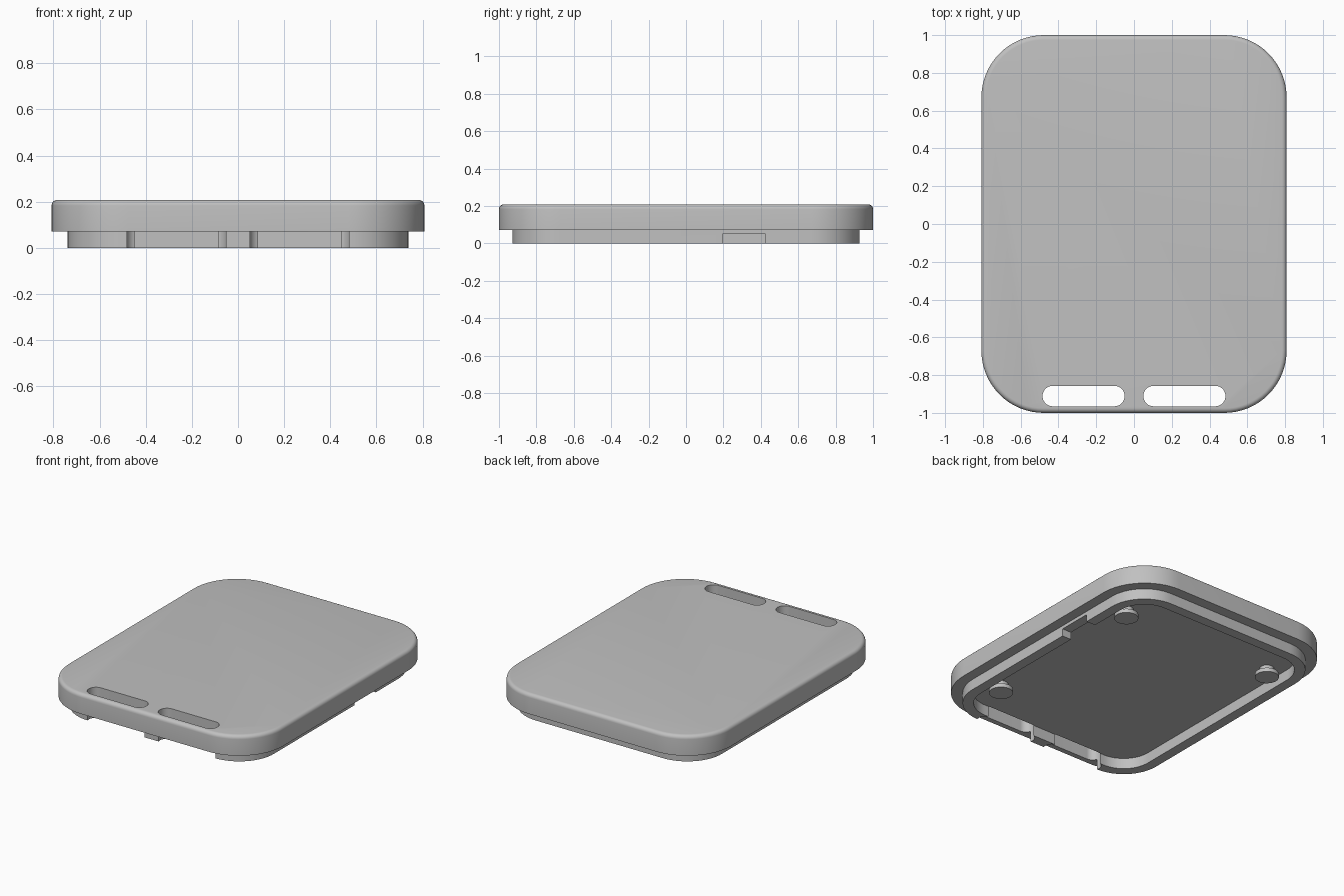
import bpy, bmesh, math

cube = bpy.data.objects.get("Cube")
if cube:
    bpy.data.objects.remove(cube, do_unlink=True)

grey = bpy.data.materials.new("plain grey")
grey.use_nodes = True
grey.diffuse_color = (0.53, 0.53, 0.53, 1)
grey.node_tree.nodes["Principled BSDF"].inputs["Base Color"].default_value = (0.53, 0.53, 0.53, 1)

BODY_Z, TOP_Z = 0.072, 0.208


def rounded_rect(hx, hy, r, cx=0, cy=0, steps=16):
    """Outline of a rectangle with round corners, counter-clockwise."""
    pts = []
    for i, (sx, sy) in enumerate([(1, 1), (-1, 1), (-1, -1), (1, -1)]):
        for k in range(steps + 1):
            a = math.pi / 2 * (i + k / steps)
            pts.append((cx + sx * (hx - r) + r * math.cos(a),
                        cy + sy * (hy - r) + r * math.sin(a)))
    return pts


def prism(name, outline, z0, z1, bevel=0):
    """Extrude an outline, optionally rounding its top rim."""
    bm = bmesh.new()
    base = bm.faces.new([bm.verts.new((x, y, z0)) for x, y in outline])
    bmesh.ops.remove_doubles(bm, verts=bm.verts[:], dist=1e-5)
    base = bm.faces[:][0]
    ext = bmesh.ops.extrude_face_region(bm, geom=[base], use_keep_orig=True)
    top = [v for v in ext["geom"] if isinstance(v, bmesh.types.BMVert)]
    bmesh.ops.translate(bm, verts=top, vec=(0, 0, z1 - z0))
    if bevel:
        rim = [e for e in bm.edges if all(v.co.z > z1 - 1e-4 for v in e.verts)]
        bmesh.ops.bevel(bm, geom=rim, offset=bevel, segments=5, profile=0.5, affect='EDGES')
    bmesh.ops.recalc_face_normals(bm, faces=bm.faces[:])
    mesh = bpy.data.meshes.new(name)
    bm.to_mesh(mesh)
    bm.free()
    mesh.materials.append(grey)
    ob = bpy.data.objects.new(name, mesh)
    bpy.context.collection.objects.link(ob)
    return ob


def activate(ob):
    bpy.ops.object.select_all(action='DESELECT')
    ob.select_set(True)
    bpy.context.view_layer.objects.active = ob


def cut(ob, cutters):
    activate(ob)
    for c in cutters:
        mod = ob.modifiers.new("cut", 'BOOLEAN')
        mod.operation, mod.solver, mod.object = 'DIFFERENCE', 'EXACT', c
        bpy.ops.object.modifier_apply(modifier=mod.name)


def smooth(ob):
    activate(ob)
    bpy.ops.object.shade_smooth_by_angle(angle=math.radians(30))


# Main plate and the lip below it
plate = prism("lid_plate", rounded_rect(0.808, 1.0, 0.33), BODY_Z, TOP_Z, 0.025)
lip = prism("inner_lip", rounded_rect(0.738, 0.928, 0.26), 0, BODY_Z + 0.01)

# Cutters: strap slots, lip hollow and side notch
slots = [prism("slot_cutter", rounded_rect(0.217, 0.054, 0.0535, s * 0.267, -0.911), -0.1, 0.4)
         for s in (-1, 1)]
hollow = prism("hollow_cutter", rounded_rect(0.67, 0.86, 0.192), -0.1, 0.4)
notch = prism("notch_cutter", [(0.6, 0.195), (0.9, 0.195), (0.9, 0.425), (0.6, 0.425)], -0.1, 0.05)
cut(plate, slots)
cut(lip, [hollow, notch] + slots)
for c in slots + [hollow, notch]:
    bpy.data.objects.remove(c, do_unlink=True)

# Three mushroom-shaped pegs on the underside
pegs = []
for x, y in [(0.565, -0.6), (0.565, 0.6), (-0.565, 0.6)]:
    pegs.append(prism("peg_cap", rounded_rect(0.074, 0.074, 0.0739, x, y, 8), 0.01, 0.036))
    pegs.append(prism("peg_stem", rounded_rect(0.045, 0.045, 0.0449, x, y, 8), 0.03, BODY_Z + 0.01))

for ob in [plate, lip] + pegs:
    smooth(ob)
